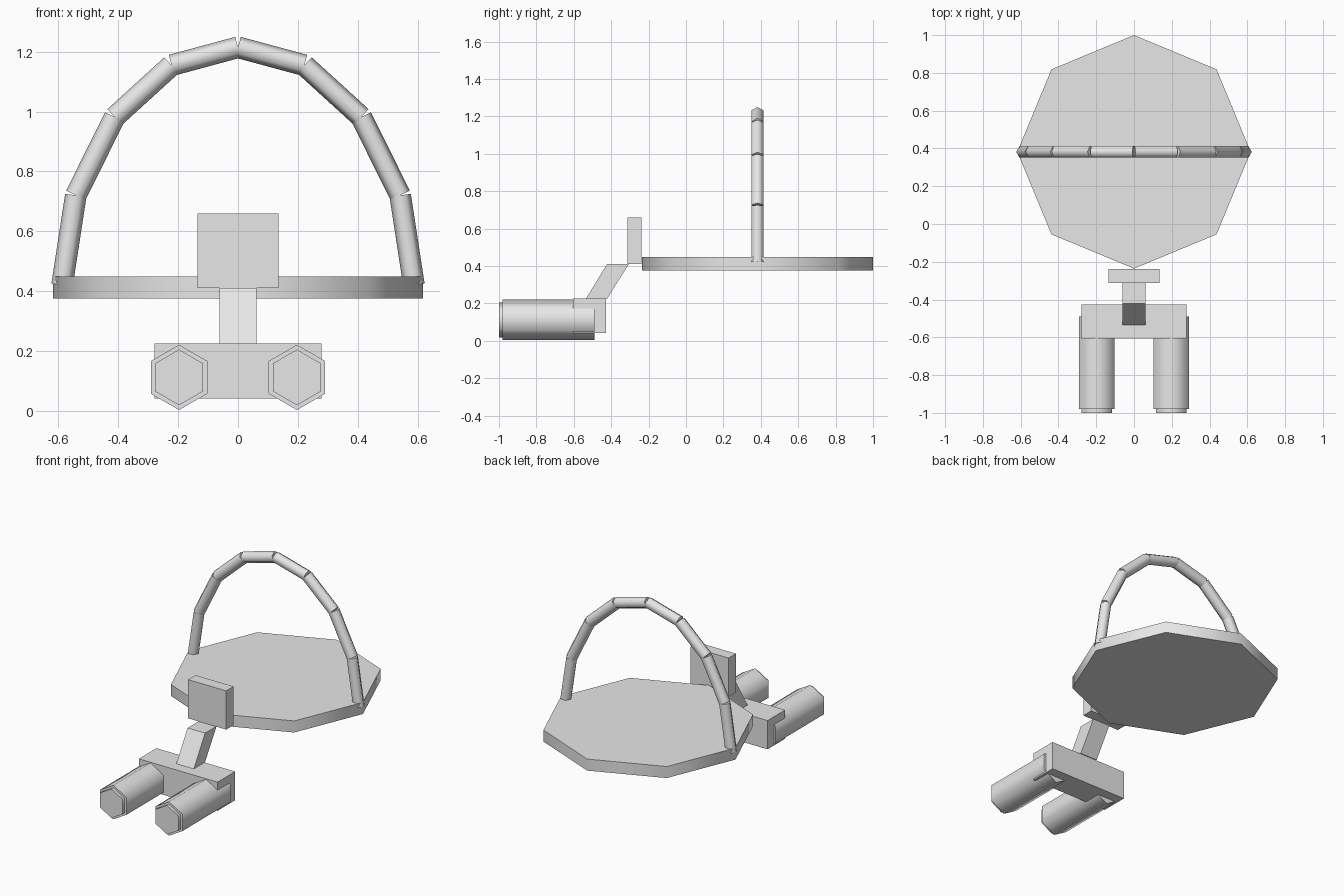
import bpy, bmesh, math
from mathutils import Vector

cube = bpy.data.objects.get("Cube")
if cube:
    bpy.data.objects.remove(cube, do_unlink=True)

grey = bpy.data.materials.new("light_grey")
grey.use_nodes = True
grey.diffuse_color = (0.8, 0.8, 0.8, 1)
grey.node_tree.nodes["Principled BSDF"].inputs["Base Color"].default_value = (0.8, 0.8, 0.8, 1)


def loft(name, ring, offset, smooth=False):
    """Closed solid: a polygon ring swept along an offset."""
    bm = bmesh.new()
    start = [bm.verts.new(p) for p in ring]
    end = [bm.verts.new(p + offset) for p in ring]
    n = len(ring)
    bm.faces.new(start)
    bm.faces.new(end)
    for i in range(n):
        j = (i + 1) % n
        bm.faces.new((start[i], start[j], end[j], end[i]))
    bmesh.ops.recalc_face_normals(bm, faces=bm.faces)
    mesh = bpy.data.meshes.new(name)
    bm.to_mesh(mesh)
    bm.free()
    mesh.materials.append(grey)
    obj = bpy.data.objects.new(name, mesh)
    bpy.context.collection.objects.link(obj)
    if smooth:
        bpy.ops.object.select_all(action='DESELECT')
        obj.select_set(True)
        bpy.context.view_layer.objects.active = obj
        bpy.ops.object.shade_smooth_by_angle(angle=math.radians(70))
    return obj


def prism(name, a, b, radius, sides, corner, smooth=True):
    """Regular prism from a to b, with its first corner towards `corner`."""
    a, b = Vector(a), Vector(b)
    axis = (b - a).normalized()
    u = Vector(corner)
    u = (u - axis * u.dot(axis)).normalized()
    v = axis.cross(u)
    angles = [math.tau * i / sides for i in range(sides)]
    ring = [a + radius * (math.cos(t) * u + math.sin(t) * v) for t in angles]
    return loft(name, ring, b - a, smooth)


def extrude_x(name, profile, half_width):
    """Side profile of (y, z) points, extruded evenly about x = 0."""
    ring = [Vector((-half_width, y, z)) for y, z in profile]
    return loft(name, ring, Vector((2 * half_width, 0, 0)))


def box(name, half_width, y0, y1, z0, z1):
    return extrude_x(name, [(y0, z0), (y1, z0), (y1, z1), (y0, z1)], half_width)


# Octagonal platform
MID_Y = 0.382
prism("platform", (0, MID_Y, 0.375), (0, MID_Y, 0.449), 0.618, 8, (1, 0, 0))

# Hoop of straight hexagonal tubes over the platform
hoop = [(0.588, 0.42), (0.542, 0.72), (0.412, 0.982), (0.222, 1.155), (0, 1.215)]
for side, sign in (("left", 1), ("right", -1)):
    for i, ((x0, z0), (x1, z1)) in enumerate(zip(hoop, hoop[1:])):
        prism(f"hoop_tube_{side}_{i + 1}", (sign * x0, MID_Y, z0),
              (sign * x1, MID_Y, z1), 0.036, 6, (sign * (z1 - z0), 0, x0 - x1))

    # Hexagonal barrel with a smaller end cap
    x = sign * 0.197
    prism(f"barrel_{side}", (x, -0.98, 0.112), (x, -0.49, 0.112), 0.109, 6, (0, 0, 1))
    prism(f"barrel_cap_{side}", (x, -1, 0.112), (x, -0.97, 0.112), 0.093, 6, (0, 0, 1))

# Mount block, slanted neck and upright plate
box("mount_block", 0.279, -0.605, -0.427, 0.041, 0.225)
extrude_x("slanted_neck", [(-0.535, 0.225), (-0.422, 0.225), (-0.305, 0.411), (-0.422, 0.411)], 0.062)
box("upright_plate", 0.135, -0.312, -0.238, 0.411, 0.659)
